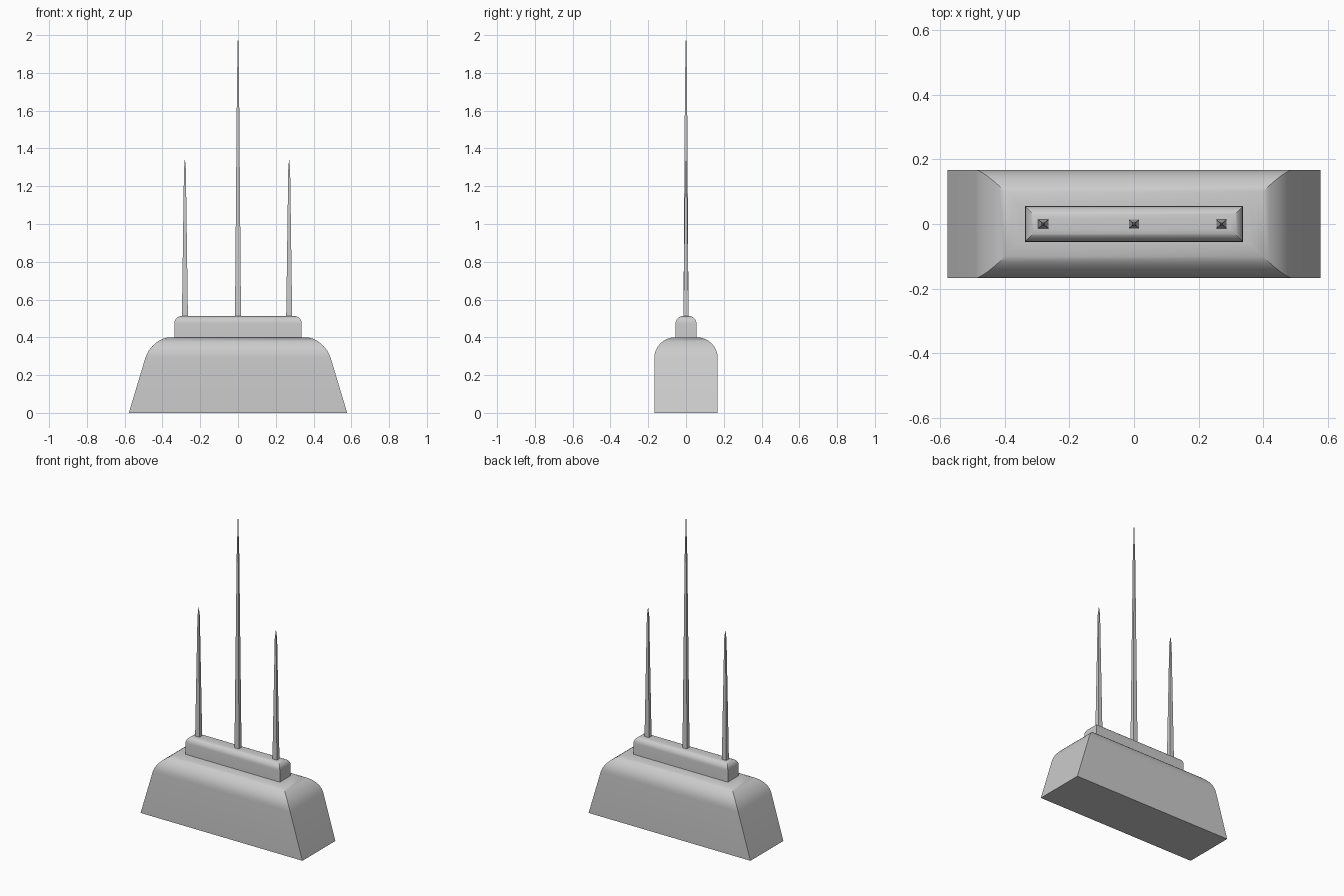
import bpy, bmesh
from math import sin, cos, pi, radians

if "Cube" in bpy.data.objects:
    bpy.data.objects.remove(bpy.data.objects["Cube"])


def loft(name, rings, x=0, smooth=False):
    """Stack rectangular rings (half x, half y, z) into a closed solid."""
    bm = bmesh.new()
    prev = None
    for hx, hy, z in rings:
        ring = [bm.verts.new((x + sx * hx, sy * hy, z))
                for sx, sy in ((-1, -1), (1, -1), (1, 1), (-1, 1))]
        if prev is None:
            bm.faces.new(ring[::-1])
        else:
            for i in range(4):
                j = (i + 1) % 4
                bm.faces.new((prev[i], prev[j], ring[j], ring[i]))
        prev = ring
    bm.faces.new(prev)
    mesh = bpy.data.meshes.new(name)
    bm.to_mesh(mesh)
    bm.free()
    ob = bpy.data.objects.new(name, mesh)
    bpy.context.collection.objects.link(ob)
    if smooth:
        bpy.ops.object.select_all(action='DESELECT')
        ob.select_set(True)
        bpy.context.view_layer.objects.active = ob
        bpy.ops.object.shade_smooth_by_angle(angle=radians(35))
    return ob


def rounded_block(name, hx, hy, z0, z1, slope, rx, ry, rz, steps=8):
    """Block with sloped ends and rounded top edges."""
    rings = [(hx, hy, z0)]
    for i in range(steps + 1):
        t = i / steps * pi / 2
        z = z1 - rz + rz * sin(t)
        c = 1 - cos(t)
        rings.append((hx - slope * (z - z0) - rx * c, hy - ry * c, z))
    return loft(name, rings, smooth=True)


# Body and the raised plinth on top of it
rounded_block("base_body", 0.578, 0.168, 0.0, 0.40, 0.30, 0.10, 0.11, 0.11)
rounded_block("upper_plinth", 0.337, 0.055, 0.39, 0.513, 0.0, 0.038, 0.04, 0.04)


# Slender four-sided spires with pointed tips
def spire(name, x, top, tip_start, tip_half):
    loft(name, [(0.016, 0.0135, 0.50),
                (tip_half, tip_half, tip_start),
                (0.0008, 0.0008, top)], x)


spire("centre_spire", 0.0, 2.0, 1.75, 0.0055)
spire("left_spire", -0.281, 1.34, 1.29, 0.005)
spire("right_spire", 0.271, 1.34, 1.29, 0.005)
